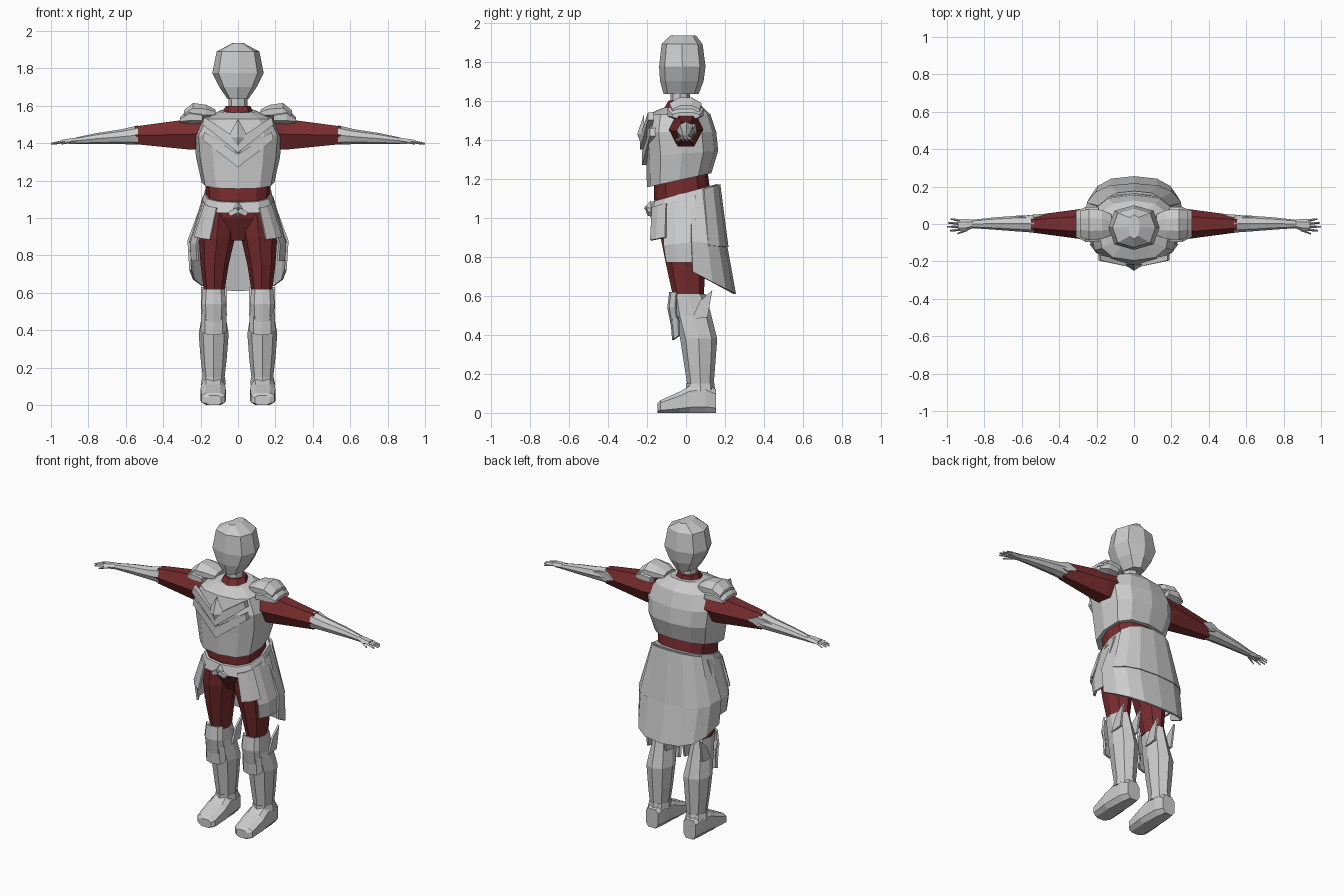
import bpy
import bmesh
from math import cos, sin, pi, radians

default_cube = bpy.data.objects.get("Cube")
if default_cube:
    bpy.data.objects.remove(default_cube, do_unlink=True)


def make_material(name, color):
    material = bpy.data.materials.new(name)
    material.use_nodes = True
    material.diffuse_color = color
    material.node_tree.nodes["Principled BSDF"].inputs["Base Color"].default_value = color
    return material


STEEL = make_material("pale steel", (0.6, 0.6, 0.6, 1))
CLOTH = make_material("dark red cloth", (0.19, 0.026, 0.028, 1))


def build(name, verts, faces, material, paired=False, thickness=0):
    """Make one mesh object, or a left and right pair mirrored in x."""
    sides = (("left_", 1), ("right_", -1)) if paired else (("", 1),)
    for prefix, sign in sides:
        bm = bmesh.new()
        points = [bm.verts.new((x * sign, y, z)) for x, y, z in verts]
        for face in faces:
            bm.faces.new([points[i] for i in face])
        bmesh.ops.recalc_face_normals(bm, faces=bm.faces)
        mesh = bpy.data.meshes.new(prefix + name)
        bm.to_mesh(mesh)
        bm.free()
        mesh.materials.append(material)
        obj = bpy.data.objects.new(prefix + name, mesh)
        bpy.context.collection.objects.link(obj)
        if thickness:
            modifier = obj.modifiers.new("thickness", "SOLIDIFY")
            modifier.thickness = thickness
            modifier.offset = 0


def power(value, p):
    return (1 if value > 0 else -1) * abs(value) ** p if abs(value) > 1e-6 else 0


def loft(name, rings, material, n=8, axis="z", p=1, phase=0, paired=False):
    """Capped tube through rings of (position, u min, u max, v min, v max, tilt)."""
    angles = [2 * pi * i / n + phase for i in range(n)]
    us = [power(cos(a), p) for a in angles]
    vs = [power(sin(a), p) for a in angles]
    um, vm = max(map(abs, us)), max(map(abs, vs))
    verts = []
    for h, u0, u1, v0, v1, *tilt in rings:
        for cu, cv in zip(us, vs):
            u = (u0 + u1) / 2 + (u1 - u0) / 2 * cu / um
            v = (v0 + v1) / 2 + (v1 - v0) / 2 * cv / vm
            w = h + (tilt[0] * v if tilt else 0)
            verts.append({"z": (u, v, w), "x": (w, u, v), "y": (u, w, v)}[axis])
    faces = [(r * n + i, r * n + (i + 1) % n, (r + 1) * n + (i + 1) % n, (r + 1) * n + i)
             for r in range(len(rings) - 1) for i in range(n)]
    faces += [tuple(range(n)), tuple(range(len(verts) - n, len(verts)))]
    build(name, verts, faces, material, paired)


def body(name, rings, material, **options):
    """Upright loft, symmetric in x: (z, half width, y front, y back, tilt)."""
    loft(name, [(z, -x, x, *rest) for z, x, *rest in rings], material, **options)


def shell(name, rows, start, end, n, center=0, p=0.75, paired=False):
    """Curved open plate: rows of (z, x radius, y radius, tilt) over an arc."""
    verts = []
    for z, rx, ry, tilt in rows:
        for i in range(n + 1):
            a = radians(start + (end - start) * i / n)
            y = ry * power(sin(a), p)
            verts.append((center + rx * power(cos(a), p), y, z + tilt * y))
    m = n + 1
    faces = [(r * m + i, r * m + i + 1, (r + 1) * m + i + 1, (r + 1) * m + i)
             for r in range(len(rows) - 1) for i in range(n)]
    build(name, verts, faces, STEEL, paired, thickness=0.012)


def plate(name, outline, offset, paired=True):
    """Flat polygon given depth along an offset vector."""
    n = len(outline)
    verts = outline + [tuple(a + b for a, b in zip(v, offset)) for v in outline]
    faces = [tuple(range(n)), tuple(range(n, 2 * n))]
    faces += [(i, (i + 1) % n, n + (i + 1) % n, n + i) for i in range(n)]
    build(name, verts, faces, STEEL, paired)


# Head and neck
body("head", [(1.635, .055, -.115, .065), (1.7, .1, -.133, .09), (1.775, .137, -.138, .1),
              (1.89, .114, -.125, .085), (1.935, .03, -.08, .05)], STEEL, p=0.8)
body("neck", [(1.56, .05, -.08, .02), (1.66, .05, -.08, .02)], STEEL)
body("collar", [(1.53, .1, -.13, .06), (1.6, .065, -.09, .04)], CLOTH)

# Torso
body("cuirass", [(1.2, .195, -.2, .13, .22), (1.33, .225, -.205, .165, .08),
                 (1.44, .235, -.215, .155), (1.53, .19, -.195, .125),
                 (1.575, .1, -.12, .07, .1)], STEEL, n=12, p=0.75)
body("waist", [(.88, .06, -.07, .07), (1, .17, -.14, .12), (1.1, .17, -.165, .13),
               (1.24, .18, -.165, .11)], CLOTH, n=12, p=0.8)
body("belt", [(1.075, .2, -.19, .165, .27), (1.13, .18, -.175, .16, .27)], STEEL, n=12, p=0.75)

# Chest chevrons, emblem and buckle
for label, drop, depth in (("upper", 0, -.225), ("lower", .08, -.215)):
    plate(label + "_chest_chevron",
          [(0, depth - .01, 1.35 - drop), (.19, depth + .03, 1.5 - drop),
           (.18, depth + .03, 1.54 - drop), (0, depth - .01, 1.42 - drop)], (0, .03, 0))


def jewel(name, width, low, high, middle, base, apex):
    verts = [(0, base, low), (width, base, middle), (0, base, high),
             (-width, base, middle), (0, apex, middle)]
    build(name, verts, [(0, 1, 4), (1, 2, 4), (2, 3, 4), (3, 0, 4), (0, 1, 2, 3)], STEEL)


jewel("chest_emblem", .055, 1.33, 1.53, 1.43, -.215, -.25)
jewel("belt_buckle", .025, 1, 1.09, 1.05, -.18, -.215)
plate("buckle_wing", [(0, -.205, 1.06), (.055, -.195, 1.03), (.04, -.195, 1.01),
                      (0, -.205, 1.03)], (0, .02, 0))

# Skirt and hip plates
shell("back_skirt", [(1.1, .18, .165, .3), (.88, .265, .205, -.1),
                     (.74, .255, .25, -.52)], 4, 176, 8)
shell("upper_back_skirt", [(1.12, .185, .17, .3), (.87, .268, .212, -.1)], 25, 155, 6)
shell("front_hip_plate", [(1.1, .19, .19, .27), (.92, .25, .2, .2)], -60, -25, 2, paired=True)
shell("side_hip_plate", [(1.1, .185, .185, .27), (.87, .255, .17, .1),
                         (.77, .25, .15, 0)], -35, 10, 2, paired=True)

# Legs
loft("thigh", [(.59, .075, .18, -.065, .09), (.75, .05, .2, -.1, .1),
               (.9, .015, .21, -.13, .11), (1.03, .02, .18, -.14, .12)], CLOTH, paired=True)
loft("greave", [(.12, .075, .185, .01, .14), (.25, .06, .2, -.01, .15),
                (.38, .05, .21, -.03, .16), (.5, .07, .19, -.06, .13),
                (.61, .08, .185, -.075, .1)], STEEL, paired=True)
loft("ankle_cuff", [(.11, .065, .2, 0, .15), (.15, .07, .19, 0, .145)], STEEL, paired=True)
loft("foot", [(-.145, .09, .17, 0, .05), (-.13, .07, .195, 0, .065), (-.03, .065, .2, 0, .11),
              (.02, .07, .195, 0, .14), (.1, .075, .19, 0, .15), (.155, .09, .175, 0, .12)],
     STEEL, axis="y", p=0.6, phase=pi / 8, paired=True)
shell("knee_plate", [(.62, .06, .08, 0), (.54, .068, .09, 0), (.46, .06, .07, .3)],
      -150, -30, 4, center=.13, paired=True)
shell("lower_knee_plate", [(.49, .068, .075, 0), (.42, .07, .065, .7)],
      -155, -25, 4, center=.13, paired=True)
for label, x in (("inner", .06), ("outer", .185)):
    plate(label + "_knee_fin", [(x, .03, .48), (x, .11, .49), (x, .135, .63), (x, .07, .57)],
          (.012, 0, 0))

# Arms
loft("upper_arm", [(.18, -.09, .09, 1.37, 1.54), (.25, -.085, .085, 1.365, 1.53),
                   (.55, -.045, .045, 1.395, 1.49)], CLOTH, n=6, axis="x", paired=True)
loft("forearm", [(.535, -.046, .048, 1.392, 1.495), (.62, -.04, .045, 1.395, 1.475),
                 (.75, -.03, .035, 1.395, 1.455), (.87, -.022, .022, 1.395, 1.43)],
     STEEL, axis="x", paired=True)
plate("elbow_fin", [(.47, .055, 1.45), (.54, .05, 1.48), (.64, .035, 1.45), (.54, .05, 1.42)],
      (0, -.015, 0))

# Hands
loft("palm", [(.86, -.022, .022, 1.397, 1.43), (.9, -.038, .028, 1.397, 1.425),
              (.94, -.036, .026, 1.4, 1.418)], STEEL, n=6, axis="x", paired=True)


def finger(name, x0, x1, y0, y1):
    loft(name, [(x0, y0 - .008, y0 + .008, 1.402, 1.418), (x1, y1 - .004, y1 + .004, 1.392, 1.402)],
         STEEL, n=4, axis="x", paired=True)


for i, tip in enumerate((.985, 1, .995, .98)):
    finger("finger_" + "abcd"[i], .93, tip, -.03 + i * .016, -.036 + i * .021)
finger("thumb", .89, .945, -.03, -.052)

# Shoulder plates
loft("shoulder_dome", [(.12, -.06, .05, 1.54, 1.58), (.17, -.08, .075, 1.53, 1.605),
                       (.24, -.085, .08, 1.52, 1.615), (.29, -.07, .07, 1.51, 1.575)],
     STEEL, axis="x", phase=pi / 8, paired=True)
loft("shoulder_rim", [(.19, -.095, .09, 1.5, 1.57), (.26, -.095, .09, 1.495, 1.585),
                      (.31, -.07, .07, 1.505, 1.54)],
     STEEL, axis="x", phase=pi / 8, paired=True)
